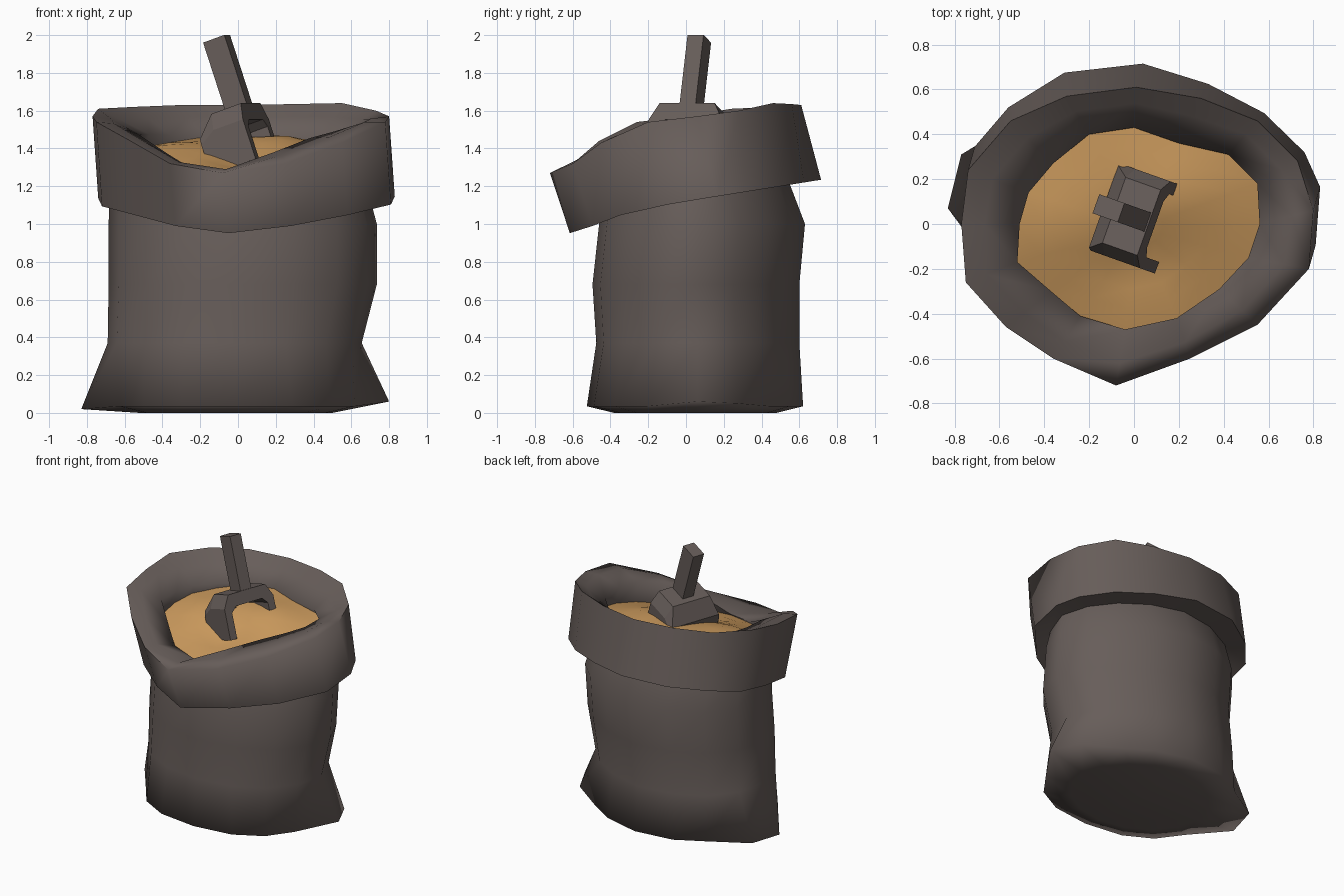
import bpy, bmesh, math
from mathutils import Matrix, Vector

if "Cube" in bpy.data.objects:
    bpy.data.objects.remove(bpy.data.objects["Cube"])

N = 16  # sides of the sack


def material(name, rgb):
    m = bpy.data.materials.new(name)
    m.diffuse_color = (*rgb, 1)
    m.use_nodes = True
    m.node_tree.nodes["Principled BSDF"].inputs["Base Color"].default_value = m.diffuse_color
    return m


cloth = material("dull brown", (0.135, 0.110, 0.101))
gold = material("grain gold", (0.60, 0.325, 0.11))


def finish(name, bm, mat, angle=None):
    bmesh.ops.recalc_face_normals(bm, faces=bm.faces)
    me = bpy.data.meshes.new(name)
    bm.to_mesh(me)
    bm.free()
    me.materials.append(mat)
    ob = bpy.data.objects.new(name, me)
    bpy.context.collection.objects.link(ob)
    if angle:
        bpy.ops.object.select_all(action='DESELECT')
        ob.select_set(True)
        bpy.context.view_layer.objects.active = ob
        bpy.ops.object.shade_smooth_by_angle(angle=math.radians(angle))
    return ob


def loft(bm, rings, cap_start=False, cap_end=False):
    loops = [[bm.verts.new(p) for p in r] for r in rings]
    n = len(loops[0])
    for a, b in zip(loops, loops[1:]):
        for i in range(n):
            j = (i + 1) % n
            bm.faces.new((a[i], a[j], b[j], b[i]))
    if cap_start:
        bm.faces.new(loops[0][::-1])
    if cap_end:
        bm.faces.new(loops[-1])
    return loops


def oval(z, xl, xr, yf, yb, tilt=0.0, power=1.0, trim=0.15):
    """Ring that starts at the front and runs towards +x, trimmed at the back right."""
    pts = []
    for k in range(N):
        a = 2 * math.pi * k / N
        s, c = math.sin(a), -math.cos(a)
        u = math.copysign(abs(s) ** power, s) if abs(s) > 1e-6 else 0
        v = math.copysign(abs(c) ** power, c) if abs(c) > 1e-6 else 0
        f = 1 - trim * u * v if u > 0 and v > 0 else 1
        x = (xl + xr) / 2 + (xr - xl) / 2 * u * f
        y = (yf + yb) / 2 + (yb - yf) / 2 * v * f
        pts.append(Vector((x, y, z + tilt * y)))
    return pts


# rim of the rolled cuff, from the front towards +x
rim = [Vector(p) for p in (
    (-.08, -.72, 1.27), (.25, -.60, 1.32), (.55, -.45, 1.43), (.78, -.20, 1.54),
    (.80, .06, 1.57), (.73, .28, 1.60), (.55, .46, 1.64), (.30, .56, 1.635),
    (.01, .61, 1.63), (-.30, .57, 1.63), (-.55, .46, 1.62), (-.74, .24, 1.61),
    (-.77, .00, 1.57), (-.75, -.26, 1.54), (-.57, -.46, 1.44), (-.36, -.60, 1.32))]

# inner lip of the cuff, where it meets the grain
lip = [Vector(p) for p in (
    (-.04, -.47, 1.27), (.19, -.42, 1.38), (.38, -.29, 1.455), (.51, -.15, 1.49),
    (.56, .00, 1.49), (.55, .18, 1.48), (.42, .31, 1.465), (.20, .36, 1.465),
    (.00, .43, 1.47), (-.20, .40, 1.47), (-.36, .27, 1.47), (-.47, .14, 1.475),
    (-.51, .00, 1.475), (-.52, -.17, 1.47), (-.37, -.30, 1.37), (-.24, -.41, 1.29))]

# lower hem of the cuff
slip = {5: .04, 6: .035, 7: .065, 10: .06}
hem = []
for k, p in enumerate(rim):
    y = p.y + slip.get(k, 0.105)
    x = p.x + (-0.01 if k in (9, 10) else 0.03)
    dip = 0.07 * max(0, math.cos(2 * math.pi * k / N)) ** 4
    hem.append(Vector((x, y, 1.12 + 0.16 * y - dip)))

roll = [p.lerp(q, 0.4) + Vector((0, 0, 0.02 if p.y < 0.2 else 0)) for p, q in zip(rim, lip)]
inside = [Vector((q.x * 1.06, q.y * 1.06, 1.33 + 0.2 * q.y)) for q in lip]

# sack body with pulled-out bottom corners
base = oval(.035, -.67, .66, -.525, .62, power=.85)
for k, p in {4: (.80, .06, .06), 5: (.70, .27, .05),
             12: (-.83, .07, .02), 11: (-.77, .31, .03)}.items():
    base[k] = Vector(p)
bm = bmesh.new()
loft(bm, [oval(0, -.52, .50, -.38, .48), base,
          oval(.37, -.69, .655, -.475, .60, power=.95),
          oval(.68, -.685, .735, -.495, .60),
          oval(1.0, -.685, .735, -.46, .63),
          oval(1.16, -.68, .69, -.43, .54, tilt=0.14),
          hem, rim, roll, lip, inside], cap_start=True)
finish("sack", bm, cloth, 100)

# grain heap
bm = bmesh.new()
rings = []
for s in (1.04, 0.8, 0.6, 0.4, 0.2):
    ring = []
    for q in lip:
        x, y = 0.02 + (q.x - 0.02) * s, -0.02 + (q.y + 0.02) * s
        z = 1.365 + 0.22 * y + 0.05 * max(0, 1 - s * s)
        z -= 0.06 * math.exp(-((x - 0.03) ** 2 + (y + 0.2) ** 2) / 0.025)
        z += 0.035 * math.exp(-((x - 0.2) ** 2 + (y - 0.15) ** 2) / 0.03)
        z += 0.035 * math.exp(-((x + 0.38) ** 2 + y ** 2) / 0.03)
        ring.append((x, y, z))
    rings.append(ring)
loft(bm, rings, cap_end=True)
finish("grain", bm, gold, 60)

# scoop: arched head closed at the back and a straight handle, turned and leaning together
pose = (Matrix.Translation((0.0, 0.03, 1.615)) @ Matrix.Rotation(math.radians(-19.6), 4, 'Z')
        @ Matrix.Rotation(math.radians(-19), 4, 'Y'))


def arch(x, top, inset):
    w, low = .205, min(-.09, top - .05)
    right = [(w - inset, top), (w, top - .02 - inset * 1.4), (w, -.31),
             (.15, -.31), (.15, low - .04), (.11, low)]
    left = [(-y, z) for y, z in reversed(right)]
    return [pose @ Vector((x, y, z)) for y, z in right + left]


def box(bm, x, y, z):
    loft(bm, [[pose @ Vector((a, b, c)) for a, b in
               ((x[0], y[0]), (x[1], y[0]), (x[1], y[1]), (x[0], y[1]))] for c in z], True, True)


bm = bmesh.new()
loft(bm, [arch(.075, 0, .05), arch(-.10, 0, .05), arch(-.19, -.11, .01)], True, True)
box(bm, (-.188, -.15), (-.152, .152), (-.31, -.14))
finish("scoop_head", bm, cloth)

bm = bmesh.new()
box(bm, (-.058, .068), (-.045, .045), (-.04, .385))
finish("scoop_handle", bm, cloth)
